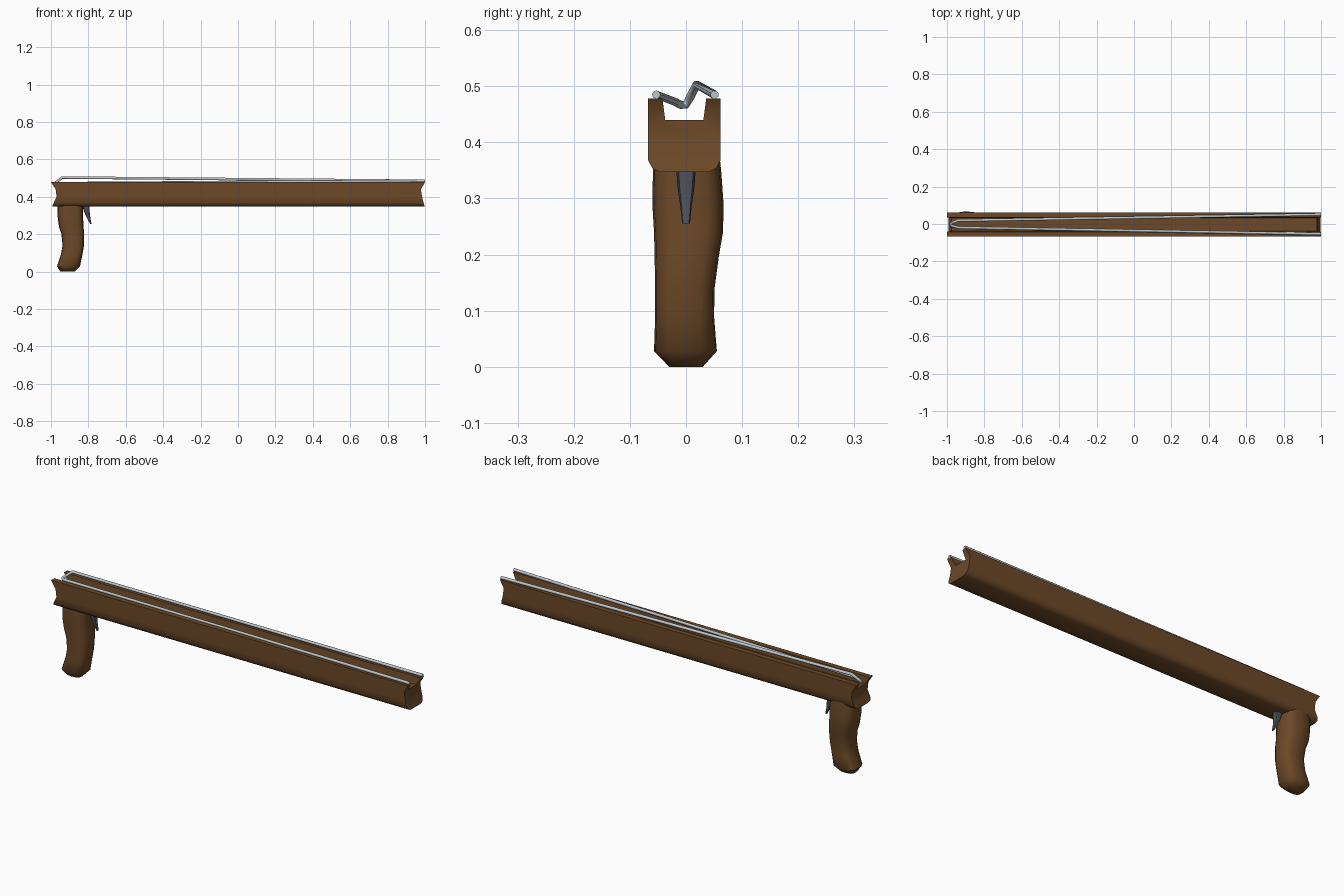
import bpy, bmesh, math
from mathutils import Vector

if "Cube" in bpy.data.objects:
    bpy.data.objects.remove(bpy.data.objects["Cube"])


def material(name, rgb):
    m = bpy.data.materials.new(name)
    m.diffuse_color = (*rgb, 1)
    m.use_nodes = True
    m.node_tree.nodes["Principled BSDF"].inputs["Base Color"].default_value = m.diffuse_color
    return m


wood = material("brown wood", (0.15, 0.066, 0.021))
band_grey = material("light grey band", (0.50, 0.56, 0.60))
steel = material("dark blue steel", (0.075, 0.08, 0.105))


def make_object(name, bm, mat, angle=40):
    bmesh.ops.recalc_face_normals(bm, faces=bm.faces)
    me = bpy.data.meshes.new(name)
    bm.to_mesh(me)
    bm.free()
    ob = bpy.data.objects.new(name, me)
    bpy.context.collection.objects.link(ob)
    me.materials.append(mat)
    bpy.ops.object.select_all(action='DESELECT')
    ob.select_set(True)
    bpy.context.view_layer.objects.active = ob
    bpy.ops.object.shade_smooth_by_angle(angle=math.radians(angle))
    return ob


def loft(name, rings, mat, angle=40):
    bm = bmesh.new()
    loops = [[bm.verts.new(p) for p in r] for r in rings]
    n = len(loops[0])
    for a, b in zip(loops, loops[1:]):
        for i in range(n):
            j = (i + 1) % n
            bm.faces.new((a[i], a[j], b[j], b[i]))
    bm.faces.new(loops[0])
    bm.faces.new(loops[-1])
    return make_object(name, bm, mat, angle)


# Barrel: channelled section, with concave ends (half width, z, rear x, front x)
half = [(0.043, 0.347, -0.99, 0.998), (0.057, 0.354, -0.992, 0.997),
        (0.0645, 0.368, -0.985, 0.992), (0.0645, 0.400, -0.970, 0.984),
        (0.0645, 0.440, -0.975, 0.978), (0.0645, 0.478, -1.0, 1.0),
        (0.039, 0.478, -1.0, 1.0), (0.034, 0.440, -0.975, 0.978)]
bm = bmesh.new()
cy = -0.003
ends = []
for e in (2, 3):
    L = [bm.verts.new((p[e], cy - p[0], p[1])) for p in half]
    R = [bm.verts.new((p[e], cy + p[0], p[1])) for p in half]
    ends.append(L + R[::-1])
    for i in range(3):
        bm.faces.new((L[i], L[i + 1], R[i + 1], R[i]))
    bm.faces.new((L[3], L[4], L[7], R[7], R[4], R[3]))
    bm.faces.new(L[4:8])
    bm.faces.new(R[4:8])
n = len(ends[0])
for i in range(n):
    j = (i + 1) % n
    bm.faces.new((ends[0][i], ends[0][j], ends[1][j], ends[1][i]))
make_object("barrel", bm, wood, 50)


# Grip: rounded rings (z, x min, x max, y min, y max)
def rounded(z, x0, x1, y0, y1, n=16, power=0.65):
    pts = []
    for i in range(n):
        a = 2 * math.pi * i / n
        c, s = math.cos(a), math.sin(a)
        pts.append(((x0 + x1) / 2 + (x1 - x0) / 2 * math.copysign(abs(c) ** power, c),
                    (y0 + y1) / 2 + (y1 - y0) / 2 * math.copysign(abs(s) ** power, s), z))
    return pts


grip = [(0.0, -0.95, -0.872, -0.03, 0.03), (0.028, -0.968, -0.845, -0.057, 0.055),
        (0.09, -0.947, -0.832, -0.055, 0.050), (0.14, -0.938, -0.823, -0.055, 0.051),
        (0.20, -0.944, -0.822, -0.056, 0.059), (0.24, -0.957, -0.826, -0.057, 0.066),
        (0.29, -0.964, -0.828, -0.060, 0.067), (0.345, -0.965, -0.828, -0.059, 0.063),
        (0.375, -0.965, -0.828, -0.058, 0.060)]
loft("grip", [rounded(*g) for g in grip], wood, 50)

# Trigger: tapering curved blade (z, x min, x max, half width)
trigger = [(0.255, -0.790, -0.783, 0.007), (0.285, -0.807, -0.789, 0.010),
           (0.32, -0.823, -0.793, 0.015), (0.36, -0.835, -0.793, 0.018)]
loft("trigger", [rounded(z, a, b, -w, w, 8, 0.8) for z, a, b, w in trigger], steel)

# Stretched band: tube along a path, hooked at the rear
path = [(1.0, -0.053, 0.485), (-0.94, -0.019, 0.472), (-0.972, -0.010, 0.467),
        (-0.982, 0.0, 0.467), (-0.972, 0.006, 0.478), (-0.94, 0.019, 0.503),
        (1.0, 0.051, 0.485)]
curve = bpy.data.curves.new("band", 'CURVE')
curve.dimensions = '3D'
curve.bevel_depth = 0.0075
curve.bevel_resolution = 2
curve.use_fill_caps = True
sp = curve.splines.new('POLY')
sp.points.add(len(path) - 1)
for pt, co in zip(sp.points, path):
    pt.co = (*co, 1)
curve.materials.append(band_grey)
band = bpy.data.objects.new("band", curve)
bpy.context.collection.objects.link(band)
